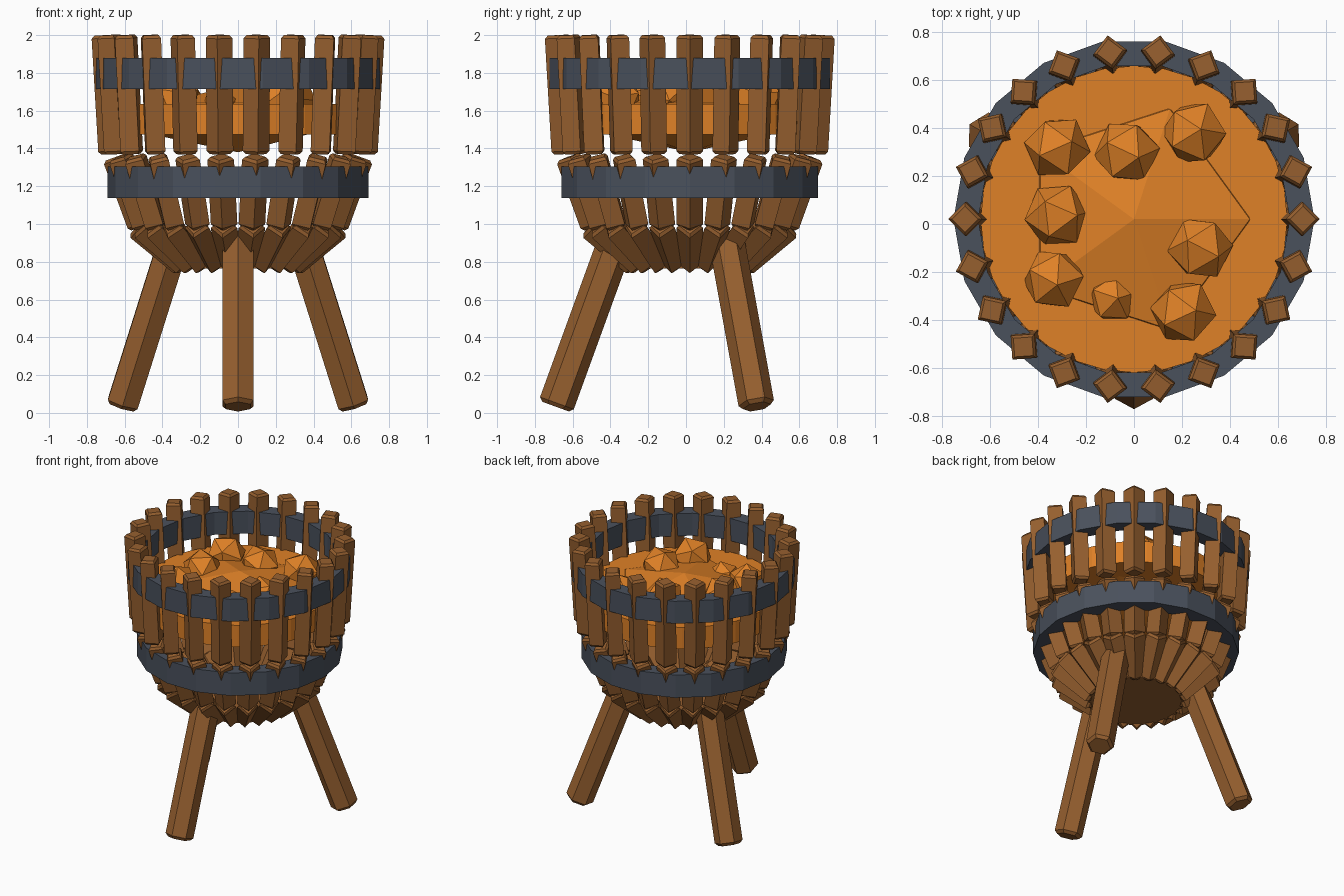
import bpy, bmesh, math, random
from mathutils import Vector, Euler

if "Cube" in bpy.data.objects:
    bpy.data.objects.remove(bpy.data.objects["Cube"])

random.seed(4)
CY = 0.02  # basket axis is slightly behind the origin


def material(name, rgb):
    m = bpy.data.materials.new(name)
    m.diffuse_color = (*rgb, 1)
    m.use_nodes = True
    m.node_tree.nodes["Principled BSDF"].inputs["Base Color"].default_value = m.diffuse_color
    return m


WOOD = material("wood_brown", (0.305, 0.115, 0.028))
METAL = material("dark_metal", (0.068, 0.082, 0.108))
EMBER = material("ember_orange", (0.74, 0.22, 0.02))


def finish(name, bm, mat):
    bmesh.ops.recalc_face_normals(bm, faces=bm.faces[:])
    me = bpy.data.meshes.new(name)
    bm.to_mesh(me)
    bm.free()
    me.materials.append(mat)
    ob = bpy.data.objects.new(name, me)
    ob.location.y = CY
    bpy.context.collection.objects.link(ob)
    return ob


def beam(bm, angle, low, high, radius, sides, chamfer):
    """Prism with chamfered ends between two (radius, height) points, one corner facing outward."""
    out = Vector((math.cos(angle), math.sin(angle), 0))
    a = out * low[0] + Vector((0, 0, low[1]))
    b = out * high[0] + Vector((0, 0, high[1]))
    axis = (b - a).normalized()
    u = (out - axis * out.dot(axis)).normalized()
    v = axis.cross(u)
    rings = []
    for centre, r in ((a, radius - chamfer), (a + axis * chamfer, radius),
                      (b - axis * chamfer, radius), (b, radius - chamfer)):
        rings.append([bm.verts.new(centre + r * (u * math.cos(t) + v * math.sin(t)))
                      for t in (2 * math.pi * i / sides for i in range(sides))])
    for lo, hi in zip(rings, rings[1:]):
        for i in range(sides):
            j = (i + 1) % sides
            bm.faces.new((lo[i], lo[j], hi[j], hi[i]))
    bm.faces.new(rings[0])
    bm.faces.new(rings[-1])


def lathe(name, profile, sides, mat):
    """Closed (radius, height) profile turned into a ring."""
    bm = bmesh.new()
    loops = [[bm.verts.new((r * math.cos(t), r * math.sin(t), z)) for r, z in profile]
             for t in (2 * math.pi * i / sides for i in range(sides))]
    n = len(profile)
    for i in range(sides):
        p, q = loops[i], loops[(i + 1) % sides]
        for k in range(n):
            bm.faces.new((p[k], q[k], q[(k + 1) % n], p[(k + 1) % n]))
    return finish(name, bm, mat)


def disc(name, radius, z0, z1, sides, mat):
    bm = bmesh.new()
    bmesh.ops.create_cone(bm, cap_ends=True, segments=sides, radius1=radius,
                          radius2=radius, depth=z1 - z0)
    bmesh.ops.translate(bm, verts=bm.verts[:], vec=(0, 0, (z0 + z1) / 2))
    return finish(name, bm, mat)


# Three tiers of staves forming the bowl
STAVES = 22
for name, low, high in (("lower_staves", (0.285, 0.785), (0.535, 0.99)),
                        ("middle_staves", (0.512, 0.985), (0.648, 1.355)),
                        ("upper_staves", (0.668, 1.37), (0.705, 2.0))):
    bm = bmesh.new()
    for k in range(STAVES):
        beam(bm, 2 * math.pi * k / STAVES, low, high, 0.071, 4, 0.016)
    finish(name, bm, WOOD)

# Bowl floor
disc("bowl_floor", 0.32, 0.765, 0.82, 22, WOOD)

# Three splayed legs
bm = bmesh.new()
for deg in (30, 150, 270):
    beam(bm, math.radians(deg), (0.71, 0.033), (0.38, 0.94), 0.095, 6, 0.02)
finish("legs", bm, WOOD)

# Metal hoops
for name, inner, outer, z0, z1 in (("lower_hoop", 0.58, 0.69, 1.137, 1.305),
                                   ("upper_hoop", 0.65, 0.753, 1.715, 1.88)):
    lathe(name, [(inner, z0), (outer, z0), (outer, z1), (inner, z1)], 18, METAL)

# Bed of embers with a flattened faceted mound through its middle
disc("ember_bed", 0.64, 1.475, 1.635, 32, EMBER)
bm = bmesh.new()
bmesh.ops.create_icosphere(bm, subdivisions=1, radius=0.54)
for v in bm.verts:
    v.co.z = v.co.z / 3 + 1.56
finish("ember_mound", bm, EMBER)

# Loose coals: x, y, z, radius
coals = ((-0.32, 0.30, 1.66, 0.14), (-0.03, 0.28, 1.67, 0.14), (0.25, 0.36, 1.66, 0.14),
         (-0.32, 0.015, 1.66, 0.14), (-0.335, -0.25, 1.66, 0.135), (-0.09, -0.33, 1.61, 0.11),
         (0.275, -0.12, 1.67, 0.14), (0.205, -0.385, 1.66, 0.14))
bm = bmesh.new()
for x, y, z, r in coals:
    turn = Euler([random.uniform(0, math.tau) for _ in range(3)]).to_matrix().to_4x4()
    turn.translation = (x, y, z)
    bmesh.ops.create_icosphere(bm, subdivisions=1, radius=r, matrix=turn)
finish("coals", bm, EMBER)
